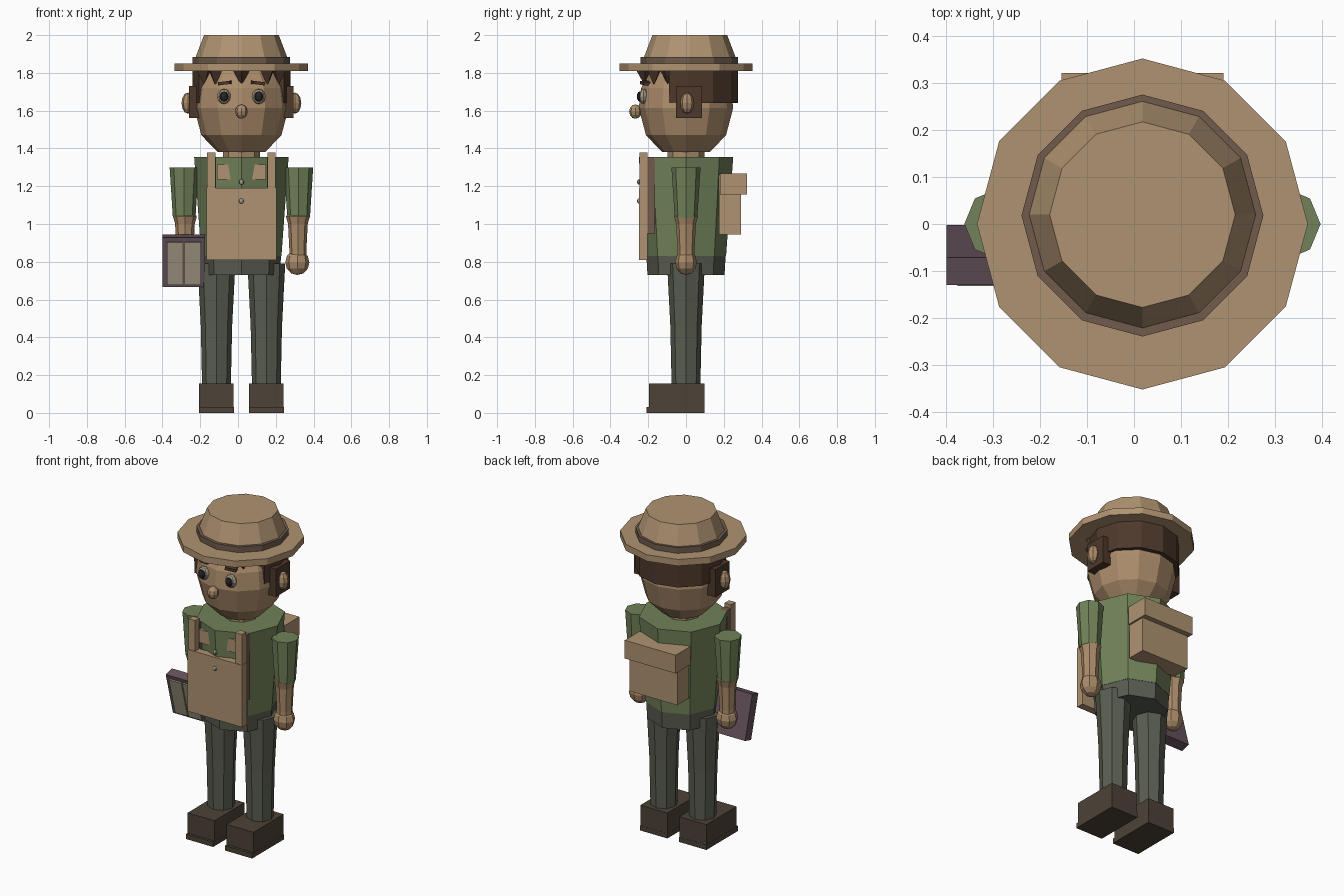
import bpy, bmesh, math
from mathutils import Matrix, Vector

if "Cube" in bpy.data.objects:
    bpy.data.objects.remove(bpy.data.objects["Cube"])

CX = 0.018  # body centre line


def mat(name, r, g, b):
    m = bpy.data.materials.new(name)
    m.diffuse_color = (r, g, b, 1)
    m.use_nodes = True
    m.node_tree.nodes["Principled BSDF"].inputs["Base Color"].default_value = m.diffuse_color
    return m


TAN = mat("tan_canvas", .43, .29, .165)
SKIN = mat("skin", .41, .262, .145)
GREEN = mat("green_shirt", .165, .225, .10)
TROUSER = mat("grey_green_trousers", .10, .108, .08)
SHOE = mat("dark_shoe_leather", .075, .055, .038)
HAIR = mat("brown_hair", .075, .04, .024)
PURPLE = mat("plum_cover", .13, .085, .105)
PAGE = mat("pale_page", .38, .33, .245)
BLACK = mat("dark_pupil", .02, .02, .02)
BAND = mat("hat_band_brown", .16, .105, .07)


def finish(name, bm, material):
    bmesh.ops.recalc_face_normals(bm, faces=bm.faces)
    me = bpy.data.meshes.new(name)
    bm.to_mesh(me)
    bm.free()
    me.materials.append(material)
    ob = bpy.data.objects.new(name, me)
    bpy.context.collection.objects.link(ob)
    return ob


def box(name, x0, x1, y0, y1, z0, z1, material):
    bm = bmesh.new()
    bmesh.ops.create_cube(bm, size=1)
    for v in bm.verts:
        v.co = Vector(((x0 + x1) / 2 + v.co.x * (x1 - x0),
                       (y0 + y1) / 2 + v.co.y * (y1 - y0),
                       (z0 + z1) / 2 + v.co.z * (z1 - z0)))
    return finish(name, bm, material)


def lathe(name, cx, cy, rings, n, material):
    """Stack of (z, radius) rings with n sides, capped at both ends."""
    bm = bmesh.new()
    loops = [[bm.verts.new((cx + r * math.cos(2 * math.pi * i / n),
                            cy + r * math.sin(2 * math.pi * i / n), z))
              for i in range(n)] for z, r in rings]
    for a, b in zip(loops, loops[1:]):
        for i in range(n):
            j = (i + 1) % n
            bm.faces.new((a[i], a[j], b[j], b[i]))
    bm.faces.new(loops[0])
    bm.faces.new(loops[-1])
    return finish(name, bm, material)


def ball(name, c, r, material, seg=8, rings=6):
    bm = bmesh.new()
    bmesh.ops.create_uvsphere(bm, u_segments=seg, v_segments=rings, radius=1)
    for v in bm.verts:
        v.co = Vector(c) + Vector((v.co.x * r[0], v.co.y * r[1], v.co.z * r[2]))
    return finish(name, bm, material)


# Hat: brim, band and tapered crown
lathe("hat_brim", CX, 0, [(1.81, .353), (1.85, .353)], 12, TAN)
lathe("hat_band", CX, .018, [(1.845, .258), (1.885, .258)], 12, BAND)
lathe("hat_crown", CX, .02, [(1.86, .25), (1.89, .24), (2.0, .198)], 12, TAN)

# Head and neck
lathe("head", CX, 0, [(1.38, .125), (1.47, .212), (1.615, .25),
                      (1.72, .237), (1.83, .18)], 12, SKIN)
lathe("neck", CX, 0, [(1.33, .098), (1.40, .098)], 8, SKIN)
ball("nose", (CX, -.268, 1.595), (.033, .033, .038), SKIN)

# Hair around the back: half ring of six wall panels
bm = bmesh.new()
outer, inner = [], []
for i in range(-1, 8):
    a = math.radians(30 * i)
    for lst, r in ((outer, .26), (inner, .2)):
        x, y = CX + r * math.cos(a), .014 + r * math.sin(a)
        y = max(y, -.09)
        lst.append([bm.verts.new((x, y, z)) for z in (1.64, 1.82)])
for k in range(8):
    o, p, q, s = outer[k], outer[k + 1], inner[k], inner[k + 1]
    bm.faces.new((o[0], p[0], p[1], o[1]))
    bm.faces.new((q[0], q[1], s[1], s[0]))
    bm.faces.new((o[0], q[0], s[0], p[0]))
    bm.faces.new((o[1], p[1], s[1], q[1]))
for k in (0, -1):
    bm.faces.new((outer[k][0], outer[k][1], inner[k][1], inner[k][0]))
finish("back_hair", bm, HAIR)

# Pointed fringe locks under the brim
bm = bmesh.new()
for deg in (-64, -39, 0, 39, 64):
    a = math.radians(deg)
    x, y = CX + .218 * math.sin(a), -.218 * math.cos(a)
    bmesh.ops.create_cone(
        bm, cap_ends=True, segments=4, radius1=.004, radius2=.052, depth=.085,
        matrix=Matrix.Translation((x, y, 1.783)) @ Matrix.Rotation(a, 4, 'Z'))
finish("fringe", bm, HAIR)

# Mirrored face, limbs and clothing
for s, side in ((-1, "right"), (1, "left")):
    def X(d):
        return CX + s * d

    def sbox(name, a, b, *rest):
        return box(side + "_" + name, min(X(a), X(b)), max(X(a), X(b)), *rest)

    # Face details
    ball(side + "_eye", (X(.092), -.225, 1.675), (.037, .025, .04), PAGE)
    ball(side + "_pupil", (X(.092), -.245, 1.675), (.023, .015, .027), BLACK)
    brow = sbox("brow", .055, .12, -.235, -.195, 1.738, 1.755, HAIR)
    brow.data.transform(Matrix.Translation((X(.0875), -.215, 1.747))
                        @ Matrix.Rotation(s * .12, 4, 'Y')
                        @ Matrix.Rotation(s * .3, 4, 'Z')
                        @ Matrix.Translation((-X(.0875), .215, -1.747)))
    sbox("sideburn", .225, .277, -.053, .085, 1.56, 1.73, HAIR)
    ball(side + "_ear", (X(.283), .006, 1.64), (.034, .036, .056), SKIN)

    # Arm: sleeve, cuffed forearm, hand
    lathe(side + "_sleeve", X(.303), 0, [(1.035, .06), (1.3, .077)], 8, GREEN)
    lathe(side + "_forearm", X(.299), 0,
          [(.80, .047), (.86, .045), (1.0, .052), (1.04, .063), (1.05, .055)],
          8, SKIN)
    ball(side + "_hand", (X(.296), 0, .797), (.064, .058, .067), SKIN)

    # Leg with a knee ring, and a shoe with sole
    lathe(side + "_leg", X(.132), 0,
          [(.14, .076), (.46, .083), (.79, .1)], 8, TROUSER)
    sbox("shoe", .041, .224, -.195, .097, .03, .155, SHOE)
    sbox("sole", .040, .225, -.21, .098, 0, .03, SHOE)

    # Apron strap, pack strap and chest pocket
    sbox("apron_strap", .137, .181, -.247, -.205, 1.17, 1.378, TAN)
    sbox("pack_strap", .135, .18, -.206, -.165, .95, 1.355, BAND)
    sbox("chest_pocket", .05, .13, -.218, -.17, 1.235, 1.315, TAN)

# Torso and hips
lathe("shirt_torso", CX, 0, [(.83, .212), (1.355, .25)], 8, GREEN)
lathe("hips", CX, 0, [(.73, .204), (.835, .21)], 8, TROUSER)

# Apron panel and buttons
box("apron", CX - .185, CX + .185, -.25, -.205, .81, 1.19, TAN)
for name, z in (("upper_button", 1.222), ("lower_button", 1.122)):
    ball(name, (CX, -.249, z), (.014, .01, .014), PAGE)

# Backpack with flap
box("backpack", CX - .162, CX + .162, .175, .29, .945, 1.26, TAN)
box("backpack_flap", CX - .173, CX + .173, .18, .322, 1.155, 1.267, TAN)

# Book tilted forward at the top: cover, inset rim and two pages
tilt = Matrix.Translation((-.287, -.066, .805)) @ Matrix.Rotation(math.radians(15), 4, 'X')
for name, d, m in (
        ("book_cover", (-.113, .113, -.03, .03, -.135, .135), PURPLE),
        ("book_page_left", (-.09, -.006, -.039, -.028, -.122, .112), PAGE),
        ("book_page_right", (.006, .09, -.039, -.028, -.122, .112), PAGE),
        ("book_spine_strip", (-.006, .006, -.036, -.028, -.122, .112), BAND)):
    box(name, *d, m).data.transform(tilt)
